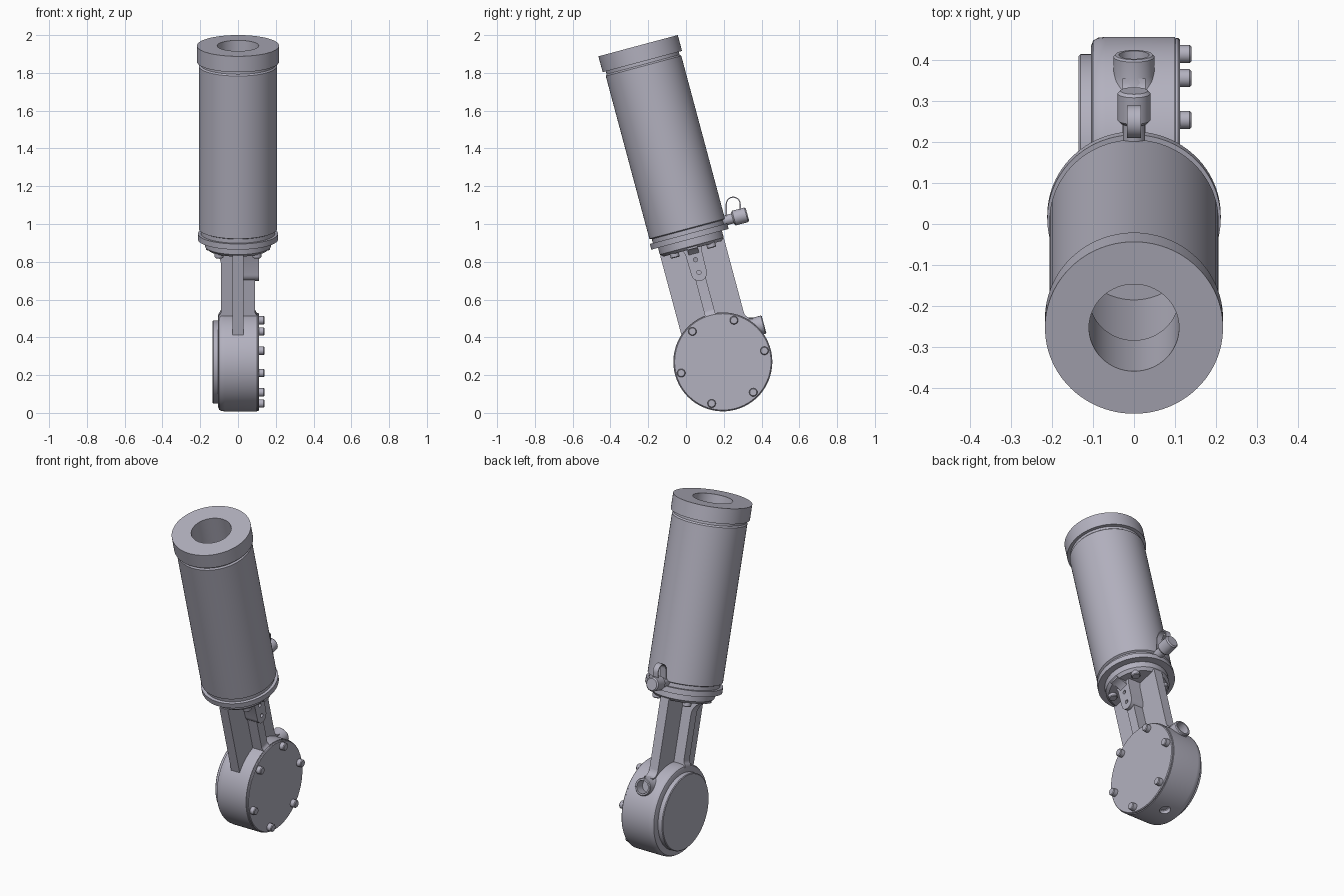
import bpy, bmesh, math
from mathutils import Matrix

cube = bpy.data.objects.get("Cube")
if cube:
    bpy.data.objects.remove(cube, do_unlink=True)

# One painted metal colour
COLOUR = (0.45, 0.44, 0.52, 1)
metal = bpy.data.materials.new("lavender_grey_metal")
metal.diffuse_color = COLOUR
metal.use_nodes = True
metal.node_tree.nodes["Principled BSDF"].inputs["Base Color"].default_value = COLOUR

# Strut frame: origin at the hub, local z along the leaning strut
FRAME = Matrix.Translation((0, 0.195, 0.27)) @ Matrix.Rotation(math.radians(15), 4, 'X')
TO_X = Matrix.Rotation(math.pi / 2, 4, 'Y')
TO_BACK = Matrix.Rotation(-math.pi / 2, 4, 'X')
parts = []


def finish(name, bm, place=Matrix()):
    bmesh.ops.remove_doubles(bm, verts=bm.verts, dist=1e-5)
    bmesh.ops.recalc_face_normals(bm, faces=bm.faces)
    bm.transform(FRAME @ place)
    mesh = bpy.data.meshes.new(name)
    bm.to_mesh(mesh)
    bm.free()
    mesh.materials.append(metal)
    obj = bpy.data.objects.new(name, mesh)
    bpy.context.collection.objects.link(obj)
    parts.append(obj)
    return obj


def lathe(name, profile, place=Matrix(), steps=64):
    """Spin (radius, height) points around local z."""
    bm = bmesh.new()
    verts = [bm.verts.new((r, 0, z)) for r, z in profile]
    edges = [bm.edges.new(pair) for pair in zip(verts, verts[1:])]
    bmesh.ops.spin(bm, geom=verts + edges, cent=(0, 0, 0), axis=(0, 0, 1),
                   angle=2 * math.pi, steps=steps, use_merge=True)
    return finish(name, bm, place)


def rod(name, radius, low, high, place=Matrix(), steps=32, chamfer=0.004):
    c = chamfer
    return lathe(name, [(0, low), (radius - c, low), (radius, low + c),
                        (radius, high - c), (radius - c, high), (0, high)], place, steps)


def slab(name, outline, depth, place=Matrix()):
    """Extrude an outline lying in local xy by depth, centred on z = 0."""
    bm = bmesh.new()
    face = bm.faces.new([bm.verts.new((x, y, -depth / 2)) for x, y in outline])
    out = bmesh.ops.extrude_face_region(bm, geom=[face])
    bmesh.ops.translate(bm, vec=(0, 0, depth),
                        verts=[v for v in out["geom"] if isinstance(v, bmesh.types.BMVert)])
    return finish(name, bm, place)


def cut(target, cutter):
    mod = target.modifiers.new("cut", 'BOOLEAN')
    mod.operation = 'DIFFERENCE'
    mod.solver = 'EXACT'
    mod.object = cutter
    bpy.context.view_layer.objects.active = target
    bpy.ops.object.modifier_apply(modifier=mod.name)
    parts.remove(cutter)
    bpy.data.objects.remove(cutter, do_unlink=True)


def arc(cx, cy, radius, start, end, count=10):
    return [(cx + radius * math.cos(math.radians(start + (end - start) * i / count)),
             cy + radius * math.sin(math.radians(start + (end - start) * i / count)))
            for i in range(count + 1)]


# Main tube with collar, grooves, flange and hollow bore
lathe("main_tube", [
    (0, 0.62), (0.16, 0.62), (0.175, 0.635), (0.175, 0.672), (0.212, 0.672),
    (0.212, 0.703), (0.195, 0.703), (0.195, 0.725), (0.207, 0.73), (0.207, 1.622),
    (0.2, 1.63), (0.2, 1.646), (0.2175, 1.646), (0.2175, 1.733), (0.11, 1.733),
    (0.11, 1.44), (0.15, 1.44), (0.15, 0.91), (0, 0.91)], steps=96)

# Hub housing, drilled at the bottom and behind
housing = lathe("hub_housing", [
    (0, -0.105), (0.24, -0.105), (0.253, -0.1), (0.26, -0.088), (0.262, -0.07),
    (0.262, 0.1), (0, 0.1)], TO_X, 96)
cut(housing, rod("drain_cutter", 0.03, -0.3, -0.235))
cut(housing, rod("port_cutter", 0.037, 0.2, 0.3, Matrix.Translation((0, 0, 0.135)) @ TO_BACK))

# Hub end covers and cover bolts
rod("hub_cover", 0.259, 0.098, 0.112, TO_X, 96)
rod("hub_boss", 0.22, -0.135, -0.1, TO_X, 96)
for i in range(6):
    a = math.radians(60 * i)
    spot = Matrix.Translation((0, 0.228 * math.cos(a), 0.228 * math.sin(a)))
    rod("cover_bolt", 0.022, 0.105, 0.14, spot @ TO_X, 24)

# Rear port boss with open mouth and flared root
lathe("rear_port", [
    (0.066, 0.17), (0.056, 0.19), (0.05, 0.215), (0.05, 0.257), (0.046, 0.262),
    (0.037, 0.262), (0.037, 0.205), (0, 0.205), (0, 0.17), (0.066, 0.17)],
    Matrix.Translation((0, 0, 0.135)) @ TO_BACK, 40)

# Cross-section arm: broad web plus a side rib that flares at both ends
half = ([(0.105, 0.2), (0.105, 0.25)] + arc(0.12, 0.285, 0.03, 230, 180, 5)
        + [(0.09, 0.5)] + arc(0.17, 0.54, 0.08, 180, 90, 8) + [(0.17, 0.63)])
rib_outline = half + [(-x, z) for x, z in reversed(half)]
STAND = Matrix.Rotation(math.pi / 2, 4, 'X')
slab("arm_rib", rib_outline, 0.056, STAND)

web_half = [(0.175, 0.1), (0.175, 0.63)]
WEB = Matrix.Rotation(math.pi / 2, 4, 'Z') @ STAND
slab("arm_web", web_half + [(-y, z) for y, z in reversed(web_half)], 0.056, WEB)
# Fillet where the rear web edge meets the housing
slab("web_fillet", [(0.17, 0.15), (0.21, 0.17)] + arc(0.215, 0.224, 0.04, 270, 180, 6)
     + [(0.17, 0.25)], 0.056, WEB)

# Side bracket with two holes
bracket = slab("side_bracket", arc(0, 0.487, 0.042, 180, 360, 16)
               + [(0.045, 0.6), (0.055, 0.625), (-0.055, 0.625), (-0.045, 0.6)], 0.085,
               Matrix.Translation((0.0675, 0, 0)) @ WEB)
for t in (0.49, 0.56):
    cut(bracket, rod("hole_cutter", 0.011, 0.08, 0.2, Matrix.Translation((0, 0, t)) @ TO_X, 20, 0.001))

# Screws under the collar
for sx in (-1, 1):
    for sy in (-1, 1):
        rod("collar_screw", 0.024, 0.598, 0.63, Matrix.Translation((sx * 0.1, sy * 0.1, 0)), 20)

# Filler valve with knurled cap
VALVE = Matrix.Translation((0, 0, 0.72)) @ TO_BACK
rod("valve_stem", 0.027, 0.18, 0.26, VALVE)
rod("valve_cap", 0.04, 0.247, 0.328, VALVE, 32, 0.007)

# Thin strap looped over the valve, standing upright
outer = [(0.29, 1.03)] + arc(0.25, 1.105, 0.04, 0, 180, 16) + [(0.21, 1.03)]
inner = [(0.216, 1.03)] + arc(0.25, 1.105, 0.034, 180, 0, 16) + [(0.284, 1.03)]
slab("valve_strap", outer + inner, 0.034, FRAME.inverted() @ WEB)

# Smooth round surfaces, keep hard edges
bpy.ops.object.select_all(action='DESELECT')
for obj in parts:
    obj.select_set(True)
bpy.context.view_layer.objects.active = parts[0]
bpy.ops.object.shade_smooth_by_angle(angle=math.radians(30))
